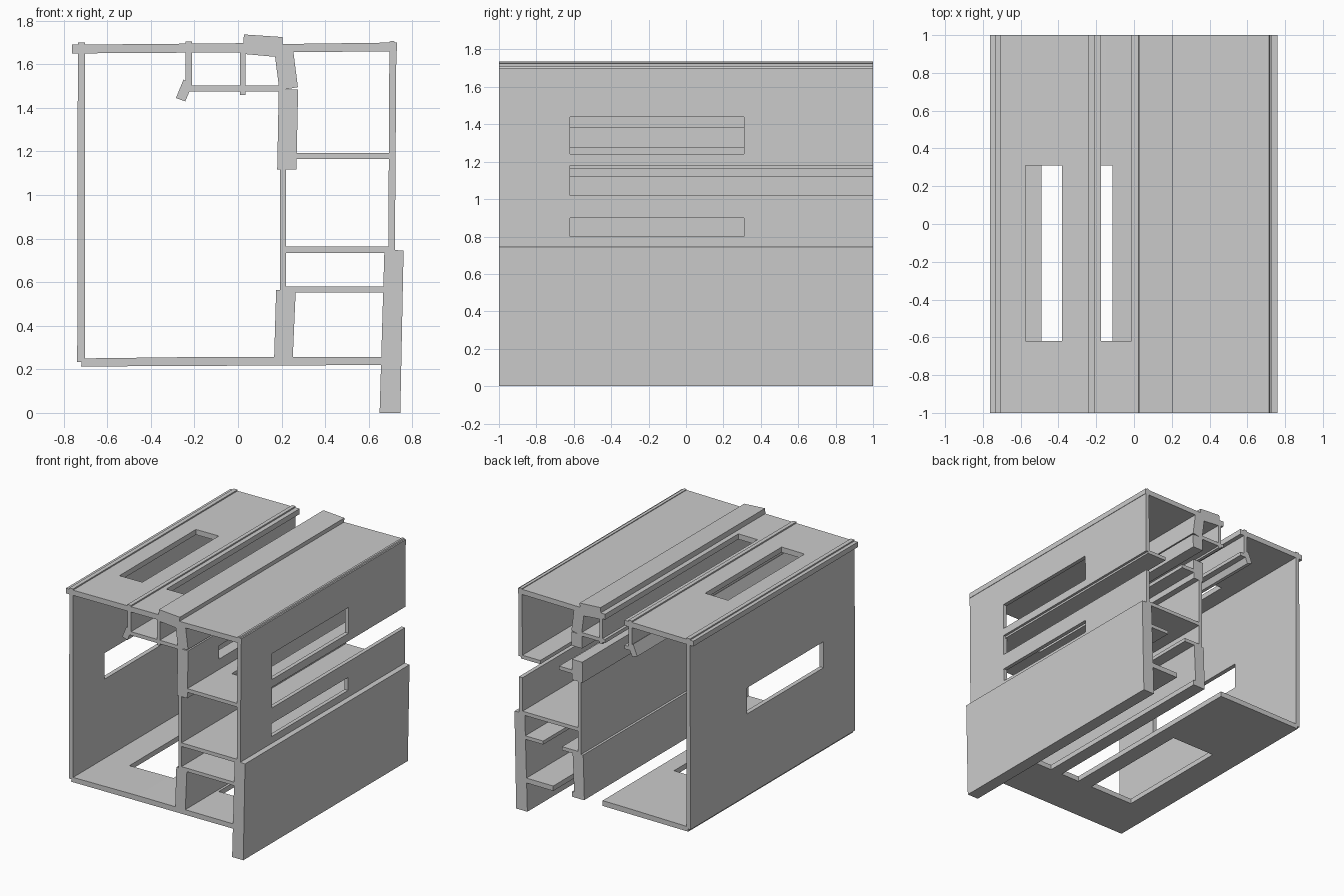
import bpy, bmesh

if "Cube" in bpy.data.objects:
    bpy.data.objects.remove(bpy.data.objects["Cube"])

Y0, Y1 = -1.0, 1.0          # full depth of every wall
HEAD, SILL = -0.62, 0.31    # openings start at HEAD; windows stop at SILL


def prism(name, pts, y0=Y0, y1=Y1):
    """Extrude an xz outline along y."""
    bm = bmesh.new()
    a = [bm.verts.new((x, y0, z)) for x, z in pts]
    b = [bm.verts.new((x, y1, z)) for x, z in pts]
    n = len(pts)
    bm.faces.new(a)
    bm.faces.new(b[::-1])
    for i in range(n):
        j = (i + 1) % n
        bm.faces.new((a[i], b[i], b[j], a[j]))
    bmesh.ops.recalc_face_normals(bm, faces=bm.faces[:])
    me = bpy.data.meshes.new(name)
    bm.to_mesh(me)
    bm.free()
    ob = bpy.data.objects.new(name, me)
    bpy.context.collection.objects.link(ob)
    return ob


def rect(x0, x1, z0, z1):
    return [(x0, z0), (x1, z0), (x1, z1), (x0, z1)]


def cut(ob, x0, x1, z0, z1, door=False):
    """Cut a window, or a door that runs out through the back end."""
    tool = prism("cutter", rect(x0, x1, z0, z1), HEAD, 1.2 if door else SILL)
    tool.hide_render = True
    mod = ob.modifiers.new("opening", 'BOOLEAN')
    mod.operation, mod.solver, mod.object = 'DIFFERENCE', 'EXACT', tool
    bpy.context.view_layer.objects.active = ob
    bpy.ops.object.modifier_apply(modifier=mod.name)
    bpy.data.objects.remove(tool, do_unlink=True)


# outer shell
top_left = prism("top_left_wall", [(-.763, 1.65), (.03, 1.655), (.03, 1.697), (-.763, 1.69)])
cut(top_left, -.575, -.38, 1.5, 1.8)
cut(top_left, -.175, -.012, 1.5, 1.8, True)

left = prism("left_wall", [(-.738, .233), (-.703, .233), (-.703, 1.70), (-.735, 1.70)])
cut(left, -.9, -.6, .86, 1.06)

floor = prism("bottom_wall", [(-.72, .213), (.67, .22), (.67, .257), (-.15, .257), (-.715, .25)])
cut(floor, -.49, -.115, .1, .4)
cut(floor, .01, .17, .1, .4, True)
cut(floor, .27, .43, .1, .4, True)

prism("top_right_wall", [(.2, 1.655), (.73, 1.66), (.73, 1.70), (.2, 1.693)])

right = prism("right_wall", [(.69, .735), (.72, .735), (.727, 1.685), (.715, 1.708), (.695, 1.705)])
cut(right, .6, .8, 1.24, 1.44)
cut(right, .6, .8, 1.02, 1.18, True)
cut(right, .6, .8, .80, .90)

prism("lower_right_wall", [(.65, 0), (.745, 0), (.76, .745), (.672, .75)])

# small compartment under the top
prism("hanging_post_left", rect(-.24, -.21, 1.49, 1.705))
prism("slanted_foot", [(-.285, 1.445), (-.242, 1.43), (-.21, 1.505), (-.25, 1.53)])
prism("hanging_post_right", rect(.01, .035, 1.46, 1.66))
ledge = prism("compartment_ledge", rect(-.225, .21, 1.475, 1.503))
cut(ledge, -.175, -.012, 1.4, 1.6, True)
prism("top_block", [(.022, 1.648), (.165, 1.635), (.2, 1.64), (.205, 1.725), (.027, 1.737)])

# central partition
prism("partition_top", [(.167, 1.66), (.19, 1.48), (.275, 1.495), (.25, 1.69)])
middle = prism("partition_middle", [(.18, 1.118), (.268, 1.118), (.276, 1.485), (.187, 1.485)])
cut(middle, .1, .4, 1.275, 1.38, True)
prism("partition_thin", rect(.193, .22, .55, 1.15))
prism("partition_lower", [(.165, .22), (.25, .22), (.265, .563), (.175, .563)])

# shelves on the right side, with door gaps where present
for name, z0, z1, gap in (("upper_shelf", 1.165, 1.193, (.38, .54)),
                          ("middle_shelf", .735, .763, None),
                          ("lower_shelf", .553, .58, (.355, .515))):
    shelf = prism(name, rect(.205, .705, z0, z1))
    if gap:
        cut(shelf, *gap, z0 - .1, z1 + .1, True)
